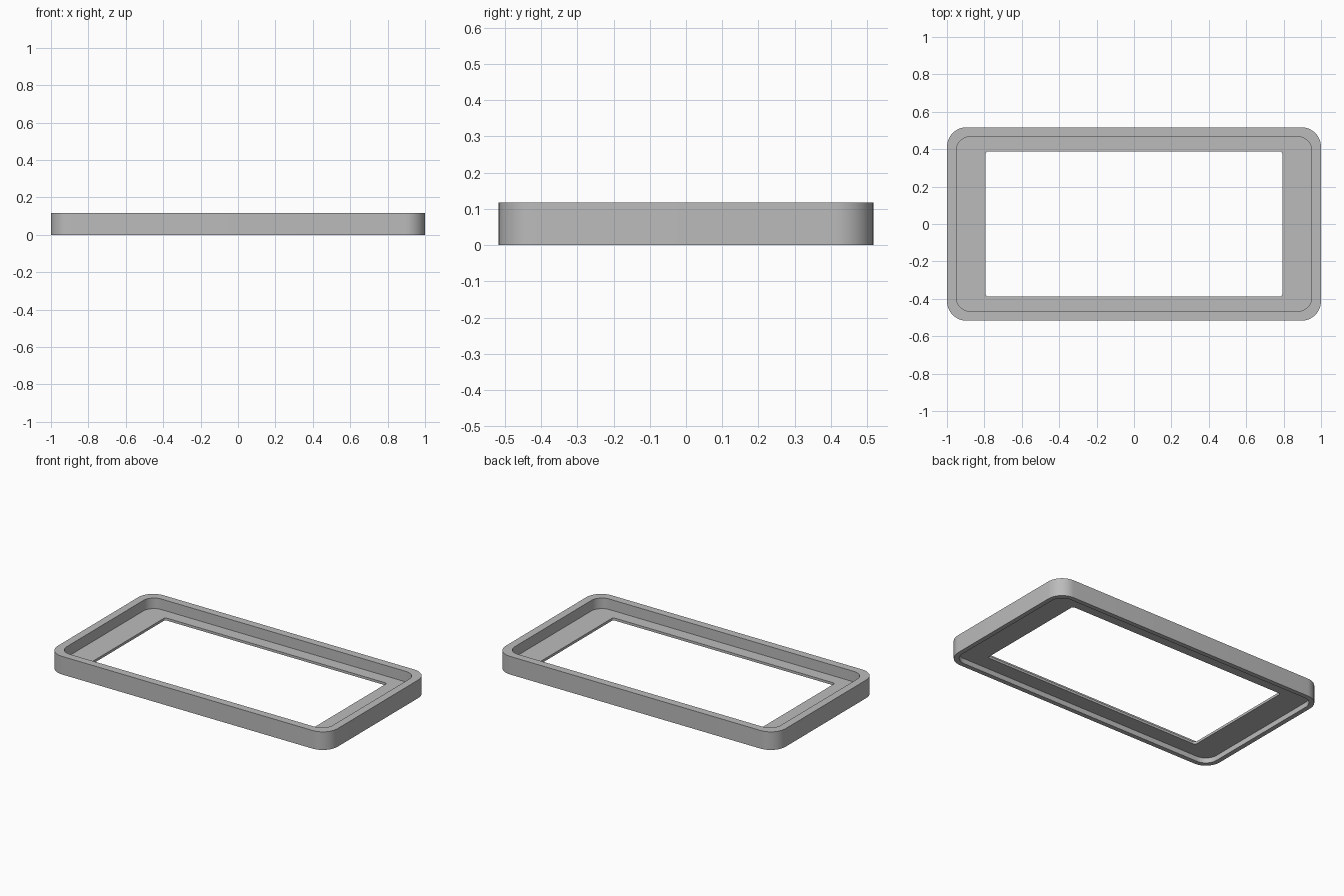
import bpy, bmesh, math

cube = bpy.data.objects.get("Cube")
if cube:
    bpy.data.objects.remove(cube, do_unlink=True)

CORNER_STEPS = 12

# Single grey plastic
grey = bpy.data.materials.new("grey plastic")
grey.use_nodes = True
colour = (0.5, 0.5, 0.5, 1)
grey.diffuse_color = colour
grey.node_tree.nodes["Principled BSDF"].inputs["Base Color"].default_value = colour


def rounded_loop(bm, half_x, half_y, radius, z):
    """Add the vertices of a rounded rectangle, counter-clockwise."""
    verts = []
    for quarter, (sx, sy) in enumerate([(1, 1), (-1, 1), (-1, -1), (1, -1)]):
        for step in range(CORNER_STEPS + 1):
            a = (quarter + step / CORNER_STEPS) * math.pi / 2
            verts.append(bm.verts.new((sx * (half_x - radius) + radius * math.cos(a),
                                       sy * (half_y - radius) + radius * math.sin(a), z)))
    return verts


# Outlines: half length, half width, corner radius
outer = (1.0, 0.517, 0.105)
top_recess = (0.95, 0.467, 0.075)
bottom_recess = (0.97, 0.487, 0.08)
opening = (0.793, 0.388, 0.015)
height, plate_top, plate_bottom = 0.117, 0.049, 0.033

# Frame section, walked around as a closed ring of outlines
section = [(outer, 0), (outer, height),
           (top_recess, height), (top_recess, plate_top),
           (opening, plate_top), (opening, plate_bottom),
           (bottom_recess, plate_bottom), (bottom_recess, 0)]

bm = bmesh.new()
loops = [rounded_loop(bm, *outline, z) for outline, z in section]
for i, lower in enumerate(loops):
    upper = loops[(i + 1) % len(loops)]
    for j in range(len(lower)):
        k = (j + 1) % len(lower)
        bm.faces.new((lower[j], lower[k], upper[k], upper[j]))
bmesh.ops.recalc_face_normals(bm, faces=bm.faces)

mesh = bpy.data.meshes.new("bezel_frame")
bm.to_mesh(mesh)
bm.free()
mesh.materials.append(grey)
frame = bpy.data.objects.new("bezel_frame", mesh)
bpy.context.collection.objects.link(frame)

# Smooth corners, sharp rims
bpy.ops.object.select_all(action='DESELECT')
frame.select_set(True)
bpy.context.view_layer.objects.active = frame
bpy.ops.object.shade_smooth_by_angle(angle=math.radians(30))
